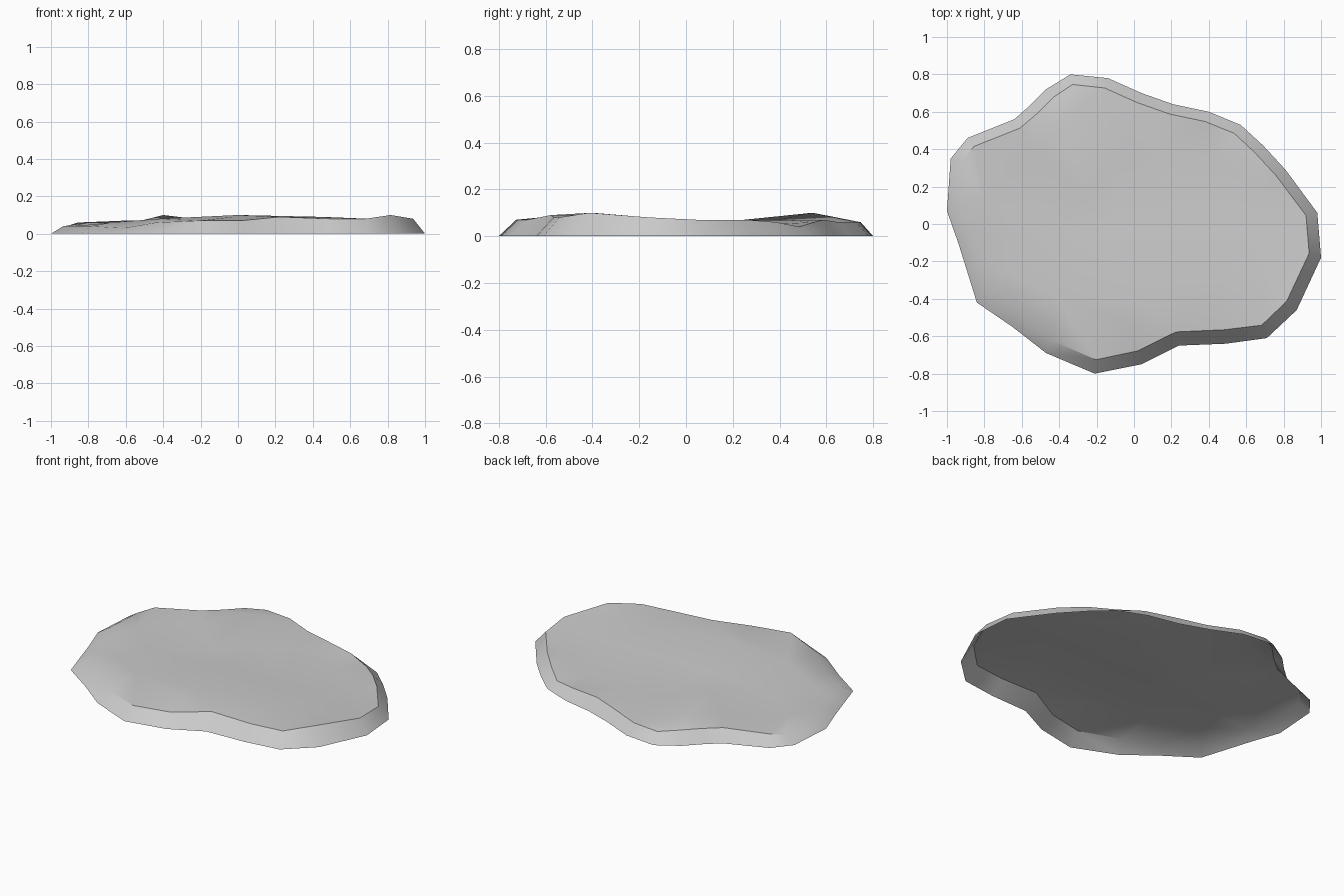
import bpy
import bmesh
import math
from mathutils import Vector
from mathutils.geometry import delaunay_2d_cdt

default_cube = bpy.data.objects.get("Cube")
if default_cube:
    bpy.data.objects.remove(default_cube, do_unlink=True)

UNIT = 0.01  # measurements below are in hundredths

# Ground outline, counter-clockwise: x, y, and height of the rim above it
outline = [
    (98, 6, 7), (81, 29, 7), (69, 42, 6), (57, 53, 4), (40, 60, 6),
    (21, 64, 7), (4, 70, 6), (-14, 78, 6), (-34, 80, 6), (-47, 72, 7),
    (-56, 63, 7), (-64, 56, 7), (-89, 46, 6), (-98, 35, 4), (-100, 7, 4),
    (-94, -10, 4), (-89, -26, 4), (-84, -42, 4), (-65, -55, 3), (-47, -69, 6),
    (-21, -80, 7), (4, -75, 7), (24, -65, 9), (49, -64, 8), (71, -61, 8),
    (87, -46, 10), (100, -18, 8),
]

# Bumps and hollows of the worn upper surface: x, y, height
bumps = [
    (-40, 54, 10), (-52, 38, 7), (-7, 35, 6), (12, 40, 7), (42, 35, 5),
    (70, 20, 6), (-52, -5, 6), (-12, -4, 7), (28, -5, 7), (62, -5, 7),
    (-80, 15, 6), (-68, -25, 6), (-42, -39, 8), (0, -40, 10), (45, -30, 9),
    (-3, -52, 9), (-25, 15, 6), (70, -25, 8),
]


def rim_points(points, inset):
    """Move each outline point inwards and lift it to its rim height."""
    result = []
    count = len(points)
    for i, (x, y, z) in enumerate(points):
        before = Vector(points[i - 1][:2])
        after = Vector(points[(i + 1) % count][:2])
        along = (after - before).normalized()
        inward = Vector((-along.y, along.x)) * inset
        # The front wall leans back a little more than the rear wall
        lean = Vector((0, 1))
        flat = Vector((x, y)) + inward + lean
        result.append(Vector((flat.x, flat.y, z)) * UNIT)
    return result


def make_material(name, value):
    material = bpy.data.materials.new(name)
    material.use_nodes = True
    colour = (value, value, value, 1)
    material.diffuse_color = colour
    shader = material.node_tree.nodes["Principled BSDF"]
    shader.inputs["Base Color"].default_value = colour
    shader.inputs["Roughness"].default_value = 0.9
    return material


# Sloping wall, open underneath
bm = bmesh.new()
rim = rim_points(outline, 6.5)
base_verts = [bm.verts.new((x * UNIT, y * UNIT, 0)) for x, y, z in outline]
rim_verts = [bm.verts.new(p) for p in rim]
count = len(outline)
for i in range(count):
    j = (i + 1) % count
    bm.faces.new((base_verts[i], base_verts[j], rim_verts[j], rim_verts[i]))

# Uneven top, triangulated between the rim and the bumps
bump_points = [Vector(p) * UNIT for p in bumps]
top_verts = rim_verts + [bm.verts.new(p) for p in bump_points]
flat_points = [p.to_2d() for p in rim + bump_points]
rim_edges = [(i, (i + 1) % count) for i in range(count)]
_, _, triangles, origins, _, _ = delaunay_2d_cdt(
    flat_points, rim_edges, [], 1, 0.0001)
for triangle in triangles:
    bm.faces.new([top_verts[origins[k][0]] for k in triangle])

bm.normal_update()
mesh = bpy.data.meshes.new("stone_slab")
bm.to_mesh(mesh)
bm.free()

slab = bpy.data.objects.new("stone_slab", mesh)
bpy.context.collection.objects.link(slab)
mesh.materials.append(make_material("grey_stone", 0.6))

# Soft facets with a crisp edge where the rim is steep
bpy.ops.object.select_all(action="DESELECT")
slab.select_set(True)
bpy.context.view_layer.objects.active = slab
bpy.ops.object.shade_smooth_by_angle(angle=math.radians(30))
